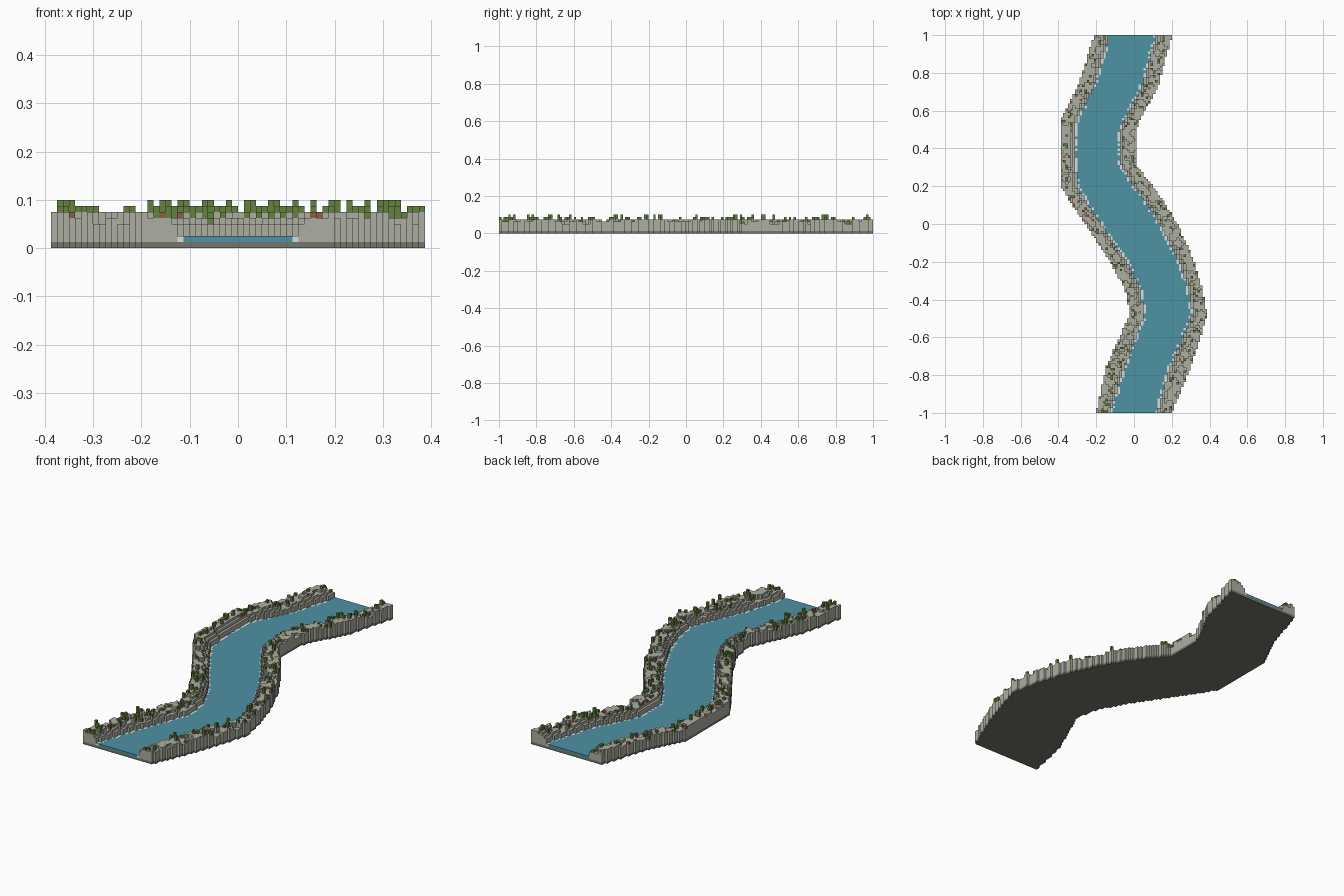
import bpy, bmesh, math, random

if "Cube" in bpy.data.objects:
    bpy.data.objects.remove(bpy.data.objects["Cube"])

random.seed(7)
V = 0.0125  # block size

# y, outer left, water left, water right, outer right
COURSE = [
    (-1.0, -.20, -.125, .125, .20), (-.77, -.15, -.055, .185, .295),
    (-.64, -.095, -.005, .24, .34), (-.48, -.022, .055, .31, .387),
    (-.35, -.045, .035, .29, .362), (-.19, -.13, -.045, .235, .315),
    (0.0, -.26, -.175, .135, .23), (.13, -.345, -.26, .05, .15),
    (.20, -.387, -.30, .0, .10), (.31, -.387, -.31, -.07, .012),
    (.50, -.387, -.31, -.07, .012), (.55, -.387, -.305, -.05, .03),
    (.72, -.30, -.215, .04, .125), (1.0, -.21, -.13, .12, .20)]


def material(name, srgb):
    m = bpy.data.materials.new(name)
    lin = [((c / 255 + .055) / 1.055) ** 2.4 for c in srgb]
    m.diffuse_color = (*lin, 1)
    m.use_nodes = True
    m.node_tree.nodes["Principled BSDF"].inputs["Base Color"].default_value = m.diffuse_color
    return m


def edges(j):
    """Block indices of the four edges of the river in row j."""
    y = (j + .5) * V
    for a, b in zip(COURSE, COURSE[1:]):
        if a[0] <= y <= b[0]:
            t = (y - a[0]) / (b[0] - a[0])
            return [round((p + (q - p) * t) / V) for p, q in zip(a[1:], b[1:])]


def blocks(name, cells, mat):
    """Mesh of block columns {(i, j): (bottom, top)} with only exposed faces."""
    bm = bmesh.new()

    def quad(*pts):
        bm.faces.new([bm.verts.new((x * V, y * V, z * V)) for x, y, z in pts])

    for (i, j), (a, b) in cells.items():
        quad((i, j, b), (i + 1, j, b), (i + 1, j + 1, b), (i, j + 1, b))
        quad((i, j + 1, a), (i + 1, j + 1, a), (i + 1, j, a), (i, j, a))
        for di, dj, p, q in ((0, -1, (i, j), (i + 1, j)),
                             (1, 0, (i + 1, j), (i + 1, j + 1)),
                             (0, 1, (i + 1, j + 1), (i, j + 1)),
                             (-1, 0, (i, j + 1), (i, j))):
            n = cells.get((i + di, j + dj))
            lo = max(a, n[1]) if n and n[0] <= a else a
            if lo < b:
                quad((*p, lo), (*q, lo), (*q, b), (*p, b))
    bmesh.ops.remove_doubles(bm, verts=bm.verts, dist=1e-5)
    me = bpy.data.meshes.new(name)
    bm.to_mesh(me)
    bm.free()
    me.materials.append(mat)
    ob = bpy.data.objects.new(name, me)
    bpy.context.collection.objects.link(ob)
    return ob


base, water, foam, bank, plants, soil = {}, {}, {}, {}, {}, {}
patch = {}
for j in range(-80, 80):
    ol, wl, wr, orr = edges(j)
    for i in range(ol, orr):
        c = (i, j)
        base[c] = (0, 1)
        if wl <= i < wr:
            # water with broken foam along its edges
            edge = i in (wl, wr - 1)
            (foam if edge and random.random() < .6 else water)[c] = (1, 2)
            continue
        # stepped rock bank: low beside the water, uneven terraces behind
        d = wl - 1 - i if i < wl else i - wr
        key = ((i + j) // 4, (i - j) // 5)
        if key not in patch:
            patch[key] = random.choice((6, 6, 6, 5, 5, 4))
        h = min(patch[key], 4 + d)
        bank[c] = (1, h)
        # scattered plants and bare soil blocks
        r = random.random()
        if d > 0:
            if r < .085:
                plants[c] = (h, h + random.choice((1, 1, 2)))
            elif r < .125 and h < 6:
                soil[c] = (h, h + 1)
            elif r < .125:
                bank[c], soil[c] = (1, 5), (5, 6)

blocks("river_bed", base, material("dark stone", (118, 117, 110)))
blocks("water", water, material("water blue", (78, 146, 164)))
blocks("foam", foam, material("foam white", (215, 224, 222)))
blocks("rock_banks", bank, material("grey stone", (172, 174, 161)))
blocks("plants", plants, material("plant green", (100, 130, 62)))
blocks("soil_blocks", soil, material("soil brown", (140, 92, 70)))
